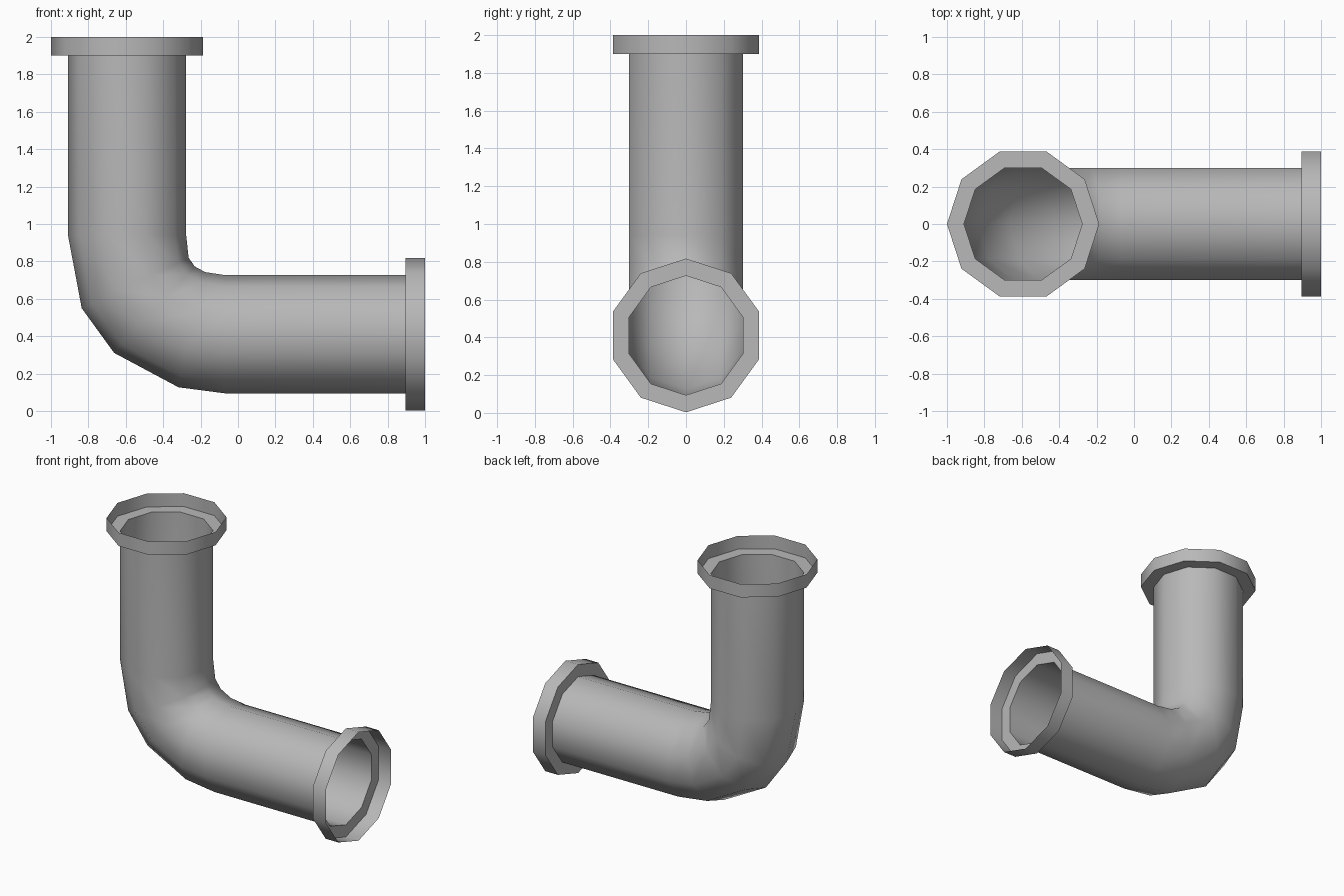
import bpy, bmesh
from math import sin, cos, radians, tau

if "Cube" in bpy.data.objects:
    bpy.data.objects.remove(bpy.data.objects["Cube"])

SIDES = 10
PIPE_R, FLANGE_R = 0.316, 0.407
CX, CZ = -0.593, 0.41          # axes of the upright and level runs

# Sweep stations: centre x, centre z, tilt in degrees, radius
stations = [
    # upper open collar and its step
    (CX, 2.0, 0, FLANGE_R), (CX, 1.9, 0, FLANGE_R), (CX, 1.9, 0, PIPE_R),
    # elbow
    (CX, 0.94, 0, PIPE_R), (-0.55, 0.685, 25.3, PIPE_R),
    (-0.447, 0.542, 47, PIPE_R), (-0.247, 0.435, 77, PIPE_R),
    (-0.065, CZ, 90, PIPE_R),
    # side step and open collar
    (0.895, CZ, 90, PIPE_R), (0.895, CZ, 90, FLANGE_R), (1.0, CZ, 90, FLANGE_R),
]


def add_ring(bm, x, z, tilt, r):
    a = radians(tilt)
    ring = []
    for i in range(SIDES):
        t = tau * i / SIDES
        u, y = r * cos(t), r * sin(t)
        ring.append(bm.verts.new((x + u * cos(a), y, z + u * sin(a))))
    return ring


# Hollow elbow pipe, one open swept shell
bm = bmesh.new()
rings = [add_ring(bm, *s) for s in stations]
for a, b in zip(rings, rings[1:]):
    for i in range(SIDES):
        j = (i + 1) % SIDES
        bm.faces.new((a[i], b[i], b[j], a[j]))
mesh = bpy.data.meshes.new("elbow_pipe")
bm.to_mesh(mesh)
bm.free()
pipe = bpy.data.objects.new("elbow_pipe", mesh)
bpy.context.collection.objects.link(pipe)

# Dark grey metal
metal = bpy.data.materials.new("dark_grey_metal")
metal.diffuse_color = (0.48, 0.48, 0.48, 1)
metal.use_nodes = True
metal.node_tree.nodes["Principled BSDF"].inputs["Base Color"].default_value = metal.diffuse_color
mesh.materials.append(metal)

# Smooth sides, sharp collar steps
bpy.context.view_layer.objects.active = pipe
pipe.select_set(True)
bpy.ops.object.shade_smooth_by_angle(angle=radians(50))
